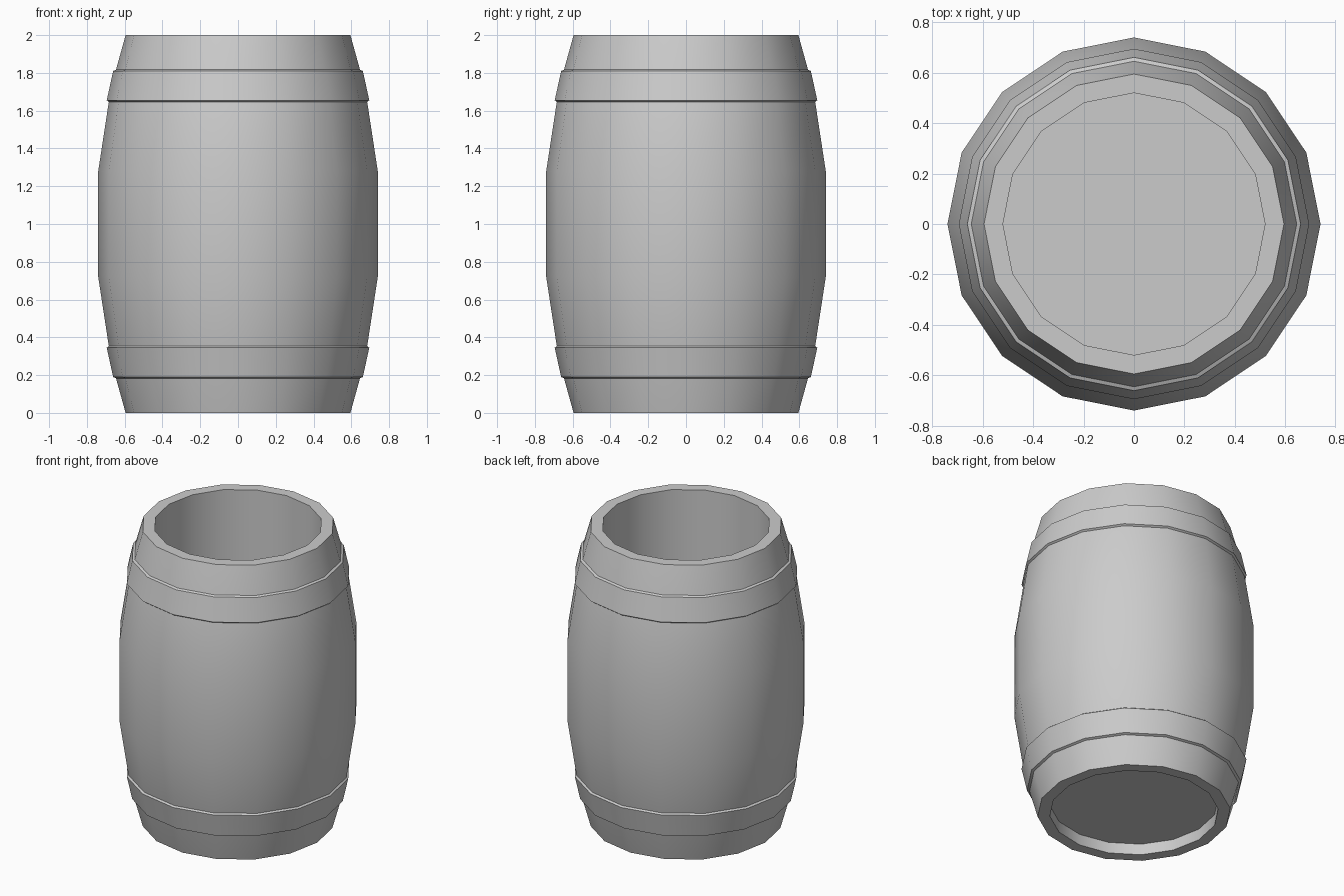
import bpy, bmesh, math

if "Cube" in bpy.data.objects:
    bpy.data.objects.remove(bpy.data.objects["Cube"])

SIDES = 16


def lathe(name, profile, closed=False):
    """Spin an (r, z) profile around z; r = 0 end points become poles."""
    bm = bmesh.new()
    rings = []
    for r, z in profile:
        if r == 0:
            rings.append([bm.verts.new((0, 0, z))] * SIDES)
        else:
            rings.append([bm.verts.new((r * math.cos(2 * math.pi * i / SIDES),
                                        r * math.sin(2 * math.pi * i / SIDES), z))
                          for i in range(SIDES)])
    pairs = list(zip(rings, rings[1:]))
    if closed:
        pairs.append((rings[-1], rings[0]))
    for a, b in pairs:
        for i in range(SIDES):
            j = (i + 1) % SIDES
            bm.faces.new(list(dict.fromkeys((a[i], a[j], b[j], b[i]))))
    bmesh.ops.recalc_face_normals(bm, faces=bm.faces)
    mesh = bpy.data.meshes.new(name)
    bm.to_mesh(mesh)
    bm.free()
    obj = bpy.data.objects.new(name, mesh)
    bpy.context.collection.objects.link(obj)
    bpy.ops.object.select_all(action='DESELECT')
    obj.select_set(True)
    bpy.context.view_layer.objects.active = obj
    bpy.ops.object.shade_smooth_by_angle(angle=math.radians(30))
    return obj


# Barrel body: recessed underside, bulging staves, flat rim, open straight interior
lathe("barrel_body", [
    (0, 0.075), (0.52, 0.075), (0.52, 0), (0.595, 0),
    (0.645, 0.18), (0.685, 0.36), (0.74, 0.72),
    (0.74, 1.28), (0.685, 1.64), (0.645, 1.82), (0.595, 2.0),
    (0.52, 2.0), (0.52, 0.15), (0, 0.15)])

# Hoops: one tapered band, mirrored about the mid height
band = [(0.67, 1.636), (0.695, 1.655), (0.661, 1.81), (0.63, 1.824)]
lathe("upper_hoop", band, closed=True)
lathe("lower_hoop", [(r, 2 - z) for r, z in band], closed=True)
